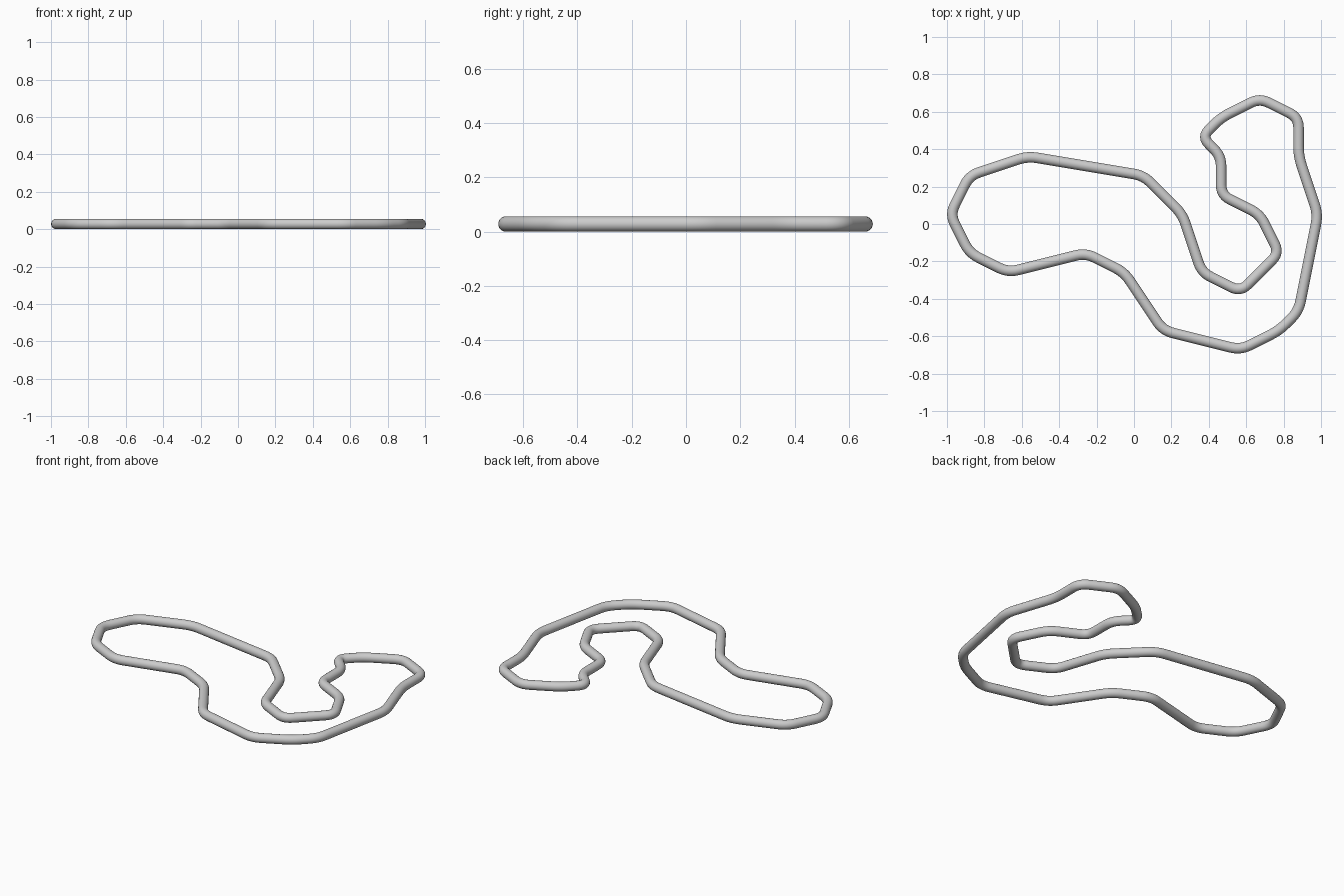
import bpy, bmesh, math
from mathutils import Vector

if "Cube" in bpy.data.objects:
    bpy.data.objects.remove(bpy.data.objects["Cube"])

U = 0.1035       # grid unit the track corners sit on
R = 0.028        # tube radius
CUT = 0.054      # corner rounding length
STEPS = 6        # segments per rounded corner
SIDES = 24

# track corners as (column, row from the back)
corners = [(0, 6), (1, 4), (4, 3), (10, 4), (12, 6), (13, 9), (15, 10), (17, 8),
           (16, 6), (14, 5), (14, 3), (13, 2), (14, 1), (16, 0), (18, 1), (18, 3),
           (19, 6), (18, 11), (17, 12), (15, 13), (11, 12), (9, 9), (7, 8), (3, 9), (1, 8)]
pts = [Vector(((c - 9.5) * U, (6.5 - r) * U, R)) for c, r in corners]

# rounded closed centre line
path = []
for i, p in enumerate(pts):
    a = p + (pts[i - 1] - p).normalized() * CUT
    b = p + (pts[(i + 1) % len(pts)] - p).normalized() * CUT
    for k in range(STEPS + 1):
        t = k / STEPS
        path.append(a * (1 - t) ** 2 + p * 2 * t * (1 - t) + b * t * t)

# sweep a circle along the centre line
bm = bmesh.new()
rings = []
n = len(path)
up = Vector((0, 0, 1))
for i, p in enumerate(path):
    d1 = (p - path[i - 1]).normalized()
    d2 = (path[(i + 1) % n] - p).normalized()
    side = (d1 + d2).normalized().cross(up)
    ring = []
    for k in range(SIDES):
        ang = 2 * math.pi * k / SIDES
        ring.append(bm.verts.new(p + side * (R * math.cos(ang)) + up * (R * math.sin(ang))))
    rings.append(ring)
for i in range(n):
    r0, r1 = rings[i], rings[(i + 1) % n]
    for k in range(SIDES):
        j = (k + 1) % SIDES
        f = bm.faces.new((r0[k], r0[j], r1[j], r1[k]))
        f.smooth = True
bmesh.ops.recalc_face_normals(bm, faces=bm.faces)

mesh = bpy.data.meshes.new("track_loop")
bm.to_mesh(mesh)
bm.free()
grey = bpy.data.materials.new("light_grey")
grey.diffuse_color = (0.6, 0.6, 0.6, 1)
grey.use_nodes = True
grey.node_tree.nodes["Principled BSDF"].inputs["Base Color"].default_value = grey.diffuse_color
mesh.materials.append(grey)
bpy.context.collection.objects.link(bpy.data.objects.new("track_loop", mesh))
